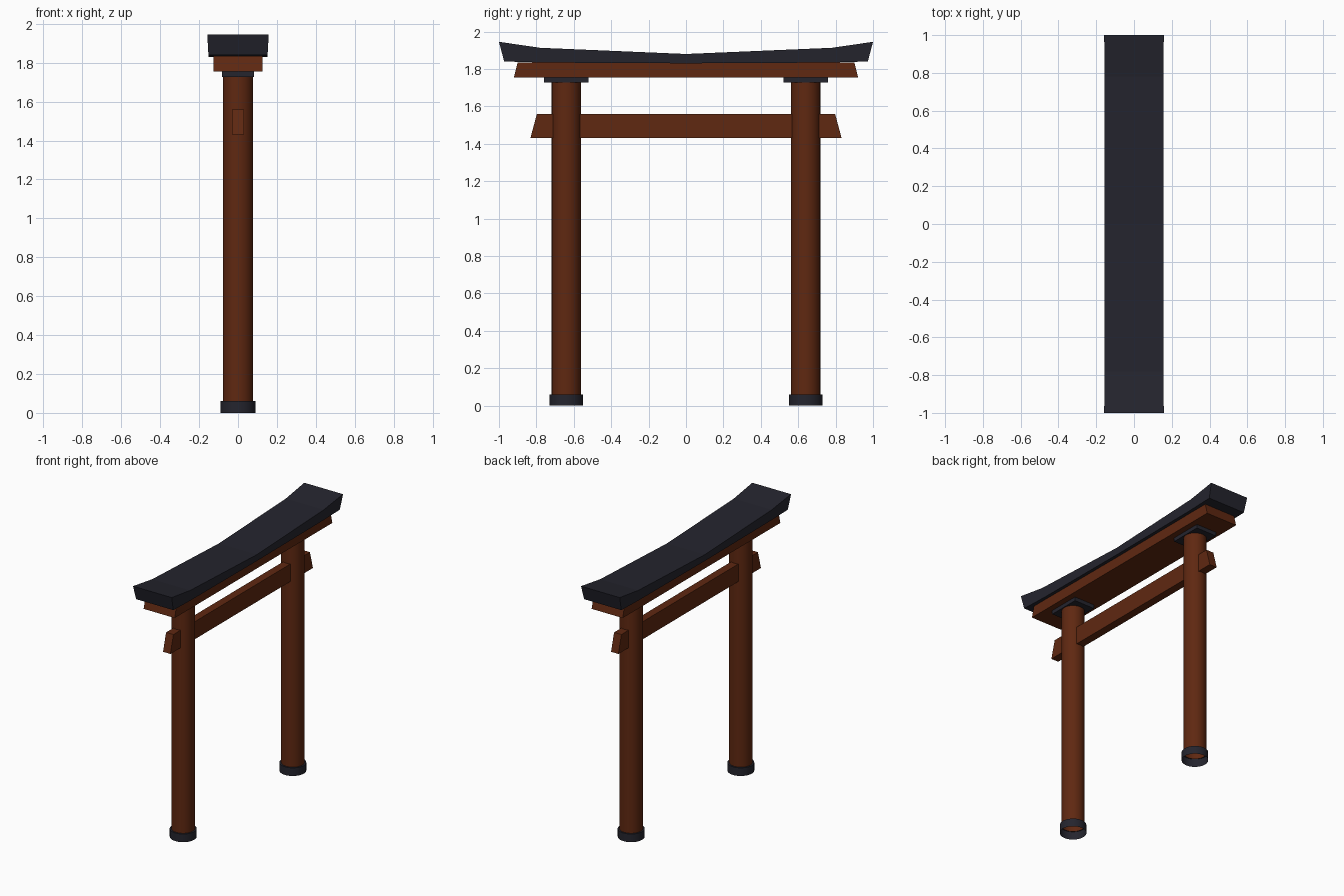
import bpy, bmesh, math

if "Cube" in bpy.data.objects:
    bpy.data.objects.remove(bpy.data.objects["Cube"])


def material(name, rgb):
    m = bpy.data.materials.new(name)
    m.diffuse_color = (*rgb, 1)
    m.use_nodes = True
    m.node_tree.nodes["Principled BSDF"].inputs["Base Color"].default_value = m.diffuse_color
    return m


WOOD = material("red_brown_wood", (0.115, 0.021, 0.0055))
DARK = material("dark_slate", (0.018, 0.018, 0.027))


def finish(name, bm, mat, smooth=False):
    bmesh.ops.recalc_face_normals(bm, faces=bm.faces)
    me = bpy.data.meshes.new(name)
    bm.to_mesh(me)
    bm.free()
    me.materials.append(mat)
    ob = bpy.data.objects.new(name, me)
    bpy.context.collection.objects.link(ob)
    if smooth:
        bpy.ops.object.select_all(action='DESELECT')
        ob.select_set(True)
        bpy.context.view_layer.objects.active = ob
        bpy.ops.object.shade_smooth_by_angle(angle=math.radians(35))
    return ob


def lathe(name, profile, y, mat, sides=32):
    """Open surface of revolution from (radius, z) points."""
    bm = bmesh.new()
    rings = [[bm.verts.new((r * math.cos(2 * math.pi * i / sides),
                            y + r * math.sin(2 * math.pi * i / sides), z))
              for i in range(sides)] for r, z in profile]
    for a, b in zip(rings, rings[1:]):
        for i in range(sides):
            j = (i + 1) % sides
            f = bm.faces.new((a[i], a[j], b[j], b[i]))
    ob = finish(name, bm, mat, True)
    # open tubes: make the walls face away from the axis
    if sum(p.normal.x * p.center.x + p.normal.y * (p.center.y - y)
           for p in ob.data.polygons) < 0:
        ob.data.flip_normals()
    return ob


def loft(name, sections, mat):
    """Bar along y from (y_bottom, y_top, z_bottom, z_top, half_x_bottom, half_x_top)."""
    bm = bmesh.new()
    loops = [[bm.verts.new(p) for p in ((-xb, yb, zb), (xb, yb, zb), (xt, yt, zt), (-xt, yt, zt))]
             for yb, yt, zb, zt, xb, xt in sections]
    for a, b in zip(loops, loops[1:]):
        for i in range(4):
            j = (i + 1) % 4
            bm.faces.new((a[i], a[j], b[j], b[i]))
    bm.faces.new(loops[0])
    bm.faces.new(loops[-1])
    return finish(name, bm, mat)


def bar(name, yb, yt, zb, zt, hx, mat, y=0):
    return loft(name, [(y - yb, y - yt, zb, zt, hx, hx), (y + yb, y + yt, zb, zt, hx, hx)], mat)


# Pillars with base bands (open underneath) and cap plates
for side, y in (("left", -0.64), ("right", 0.64)):
    lathe(side + "_pillar", [(0.078, 0.055), (0.078, 1.735)], y, WOOD)
    lathe(side + "_base_band", [(0.09, 0), (0.09, 0.06), (0.078, 0.06)], y, DARK)
    bar(side + "_cap_plate", 0.12, 0.12, 1.727, 1.755, 0.083, DARK, y)

# Cross beams with slanted ends
bar("tie_beam", 0.832, 0.797, 1.43, 1.56, 0.03, WOOD)
bar("upper_beam", 0.92, 0.90, 1.755, 1.834, 0.127, WOOD)

# Upswept roof beam, mirrored about the middle
half = [(0.76, 0.78, 1.834, 1.913, 0.151, 0.155), (0.972, 1.0, 1.84, 1.945, 0.152, 0.158)]
left = [(-s[0], -s[1], *s[2:]) for s in reversed(half)]
loft("roof_beam", left + [(0, 0, 1.83, 1.88, 0.151, 0.155)] + half, DARK)
